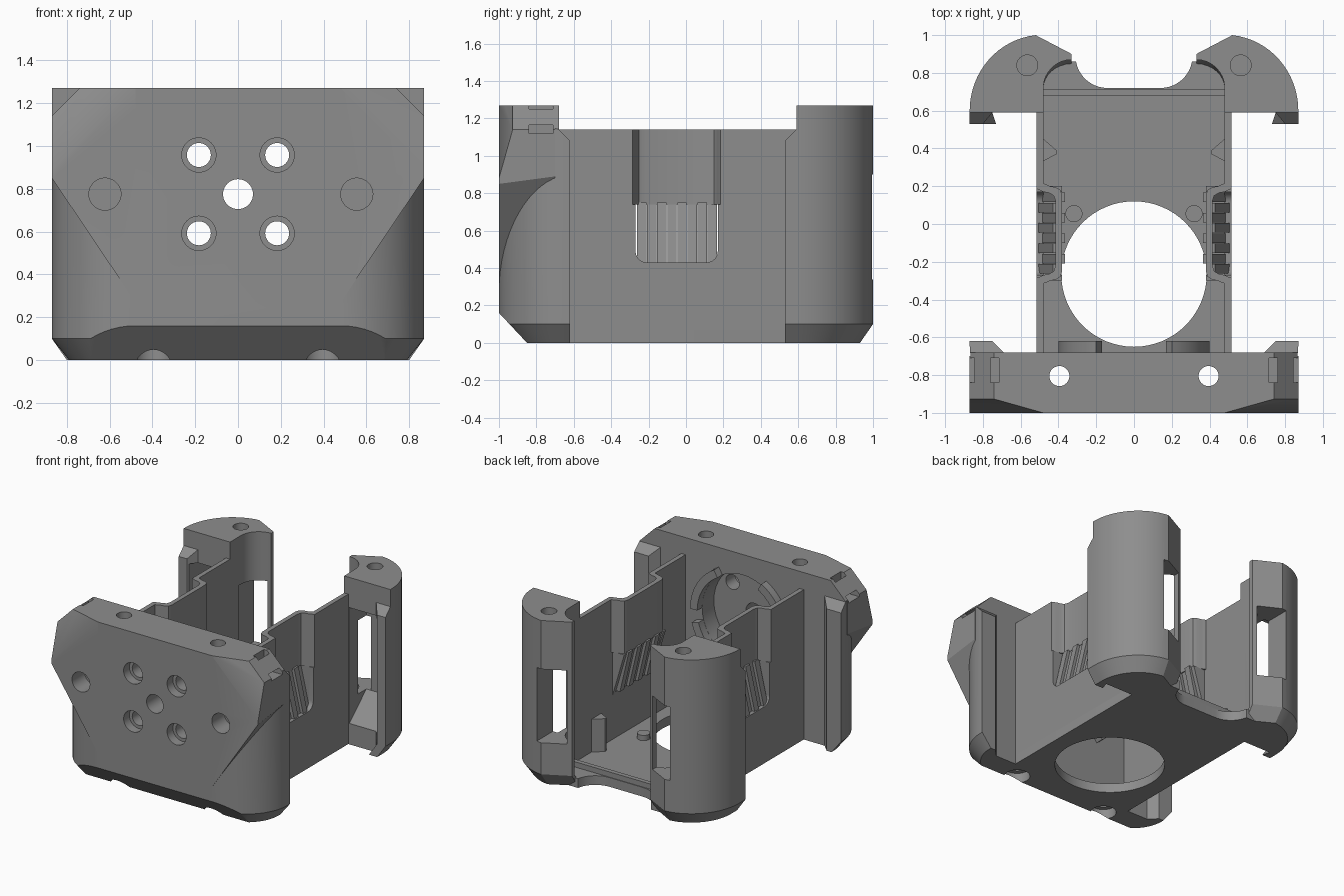
import bpy, bmesh, math
from mathutils import Vector

if "Cube" in bpy.data.objects:
    bpy.data.objects.remove(bpy.data.objects["Cube"])

grey = bpy.data.materials.new("plain grey")
grey.diffuse_color = (0.27, 0.27, 0.27, 1)
grey.use_nodes = True
grey.node_tree.nodes["Principled BSDF"].inputs["Base Color"].default_value = grey.diffuse_color


def loft(name, rings):
    """Closed solid through rings of equal point count."""
    bm = bmesh.new()
    vs = [[bm.verts.new(p) for p in r] for r in rings]
    n = len(vs[0])
    bm.faces.new(vs[0])
    bm.faces.new(vs[-1])
    for a, b in zip(vs, vs[1:]):
        for i in range(n):
            j = (i + 1) % n
            bm.faces.new((a[i], a[j], b[j], b[i]))
    bmesh.ops.recalc_face_normals(bm, faces=bm.faces)
    me = bpy.data.meshes.new(name)
    bm.to_mesh(me)
    bm.free()
    ob = bpy.data.objects.new(name, me)
    bpy.context.collection.objects.link(ob)
    me.materials.append(grey)
    return ob


def prism(name, pts, a, b, axis='z'):
    """Extrude a 2D outline from a to b along an axis."""
    put = {'z': lambda p, t: (p[0], p[1], t),
           'y': lambda p, t: (p[0], t, p[1]),
           'x': lambda p, t: (t, p[0], p[1])}[axis]
    return loft(name, [[put(p, t) for p in pts] for t in (a, b)])


def box(name, x, y, z):
    return prism(name, [(x[0], y[0]), (x[1], y[0]), (x[1], y[1]), (x[0], y[1])], *z)


def arc(cx, cy, rx, ry, a, b, n=16):
    return [(cx + rx * math.cos(math.radians(a + (b - a) * i / n)),
             cy + ry * math.sin(math.radians(a + (b - a) * i / n))) for i in range(n + 1)]


def disc(cx, cy, r, a, b, axis='z', n=40):
    return prism("round", arc(cx, cy, r, r, 0, 360, n)[:-1], a, b, axis)


def bake(ob, mod):
    bpy.context.view_layer.objects.active = ob
    bpy.ops.object.modifier_apply(modifier=mod.name)


def combine(ob, tool, op='DIFFERENCE'):
    m = ob.modifiers.new("b", 'BOOLEAN')
    m.operation, m.solver, m.object = op, 'EXACT', tool
    bake(ob, m)
    bpy.data.objects.remove(tool)


def slice_off(ob, point, normal):
    """Remove everything beyond a plane."""
    n = Vector(normal).normalized()
    t = n.orthogonal().normalized()
    s = n.cross(t)
    c = Vector(point)
    sq = [c + 4 * (t * i + s * j) for i, j in ((-1, -1), (1, -1), (1, 1), (-1, 1))]
    combine(ob, loft("cutter", [sq, [p + n * 4 for p in sq]]))


def mirror(ob):
    m = ob.modifiers.new("m", 'MIRROR')
    m.use_axis = (True, False, False)
    m.use_clip = False
    bake(ob, m)


# Front block: rounded lower body with end lips
def front_outline(r):
    right = [(0.69, -0.68), (0.75, -0.62), (0.87 - r, -0.62)]
    right += arc(0.48, -0.64, 0.39 - r, 0.36 - r, 0, -90)
    return right + [(-x, y) for x, y in reversed(right)]


front = loft("front_block", [[(x, y, z) for x, y in front_outline(r)]
                             for z, r in ((0, 0.08), (0.1, 0), (1.27, 0))])
half = [(0.48, 0.27), (0.87, 0.85), (0.87, 1.27)]
shield = [[(x, y, z + dz * (z < 1)) for x, z in half + [(-x, z) for x, z in reversed(half)]]
          for y, dz in ((-1, 0), (-0.7, 0.04))]
combine(front, loft("shield", shield), 'UNION')

# Bevelled corners, lip tops and lower front chamfer
lip_cut = [(-0.62, 1.08), (-0.68, 1.14), (-0.68, 1.4), (-0.4, 1.4), (-0.4, 1.08)]
combine(front, prism("cutter", lip_cut, -1, 1, 'x'))
slice_off(front, (0, -1, 0.16), (0, -0.16, -0.15))
for s in (-1, 1):
    slice_off(front, (s * 0.74, 0, 1.27), (s, 0, 1))
    a, b, c = Vector((s * 0.48, -1, 1.27)), Vector((s * 0.87, -0.89, 1.27)), Vector((s * 0.87, -1, 0.88))
    n = (b - a).cross(c - a)
    slice_off(front, a, n if n.y < 0 else -n)

# Round recess behind the plate, screw holes and strap slots
holes = [(0, 0.775, 0.34, -0.82, -0.6), (0, 0.775, 0.07, -1.1, -0.7),
         (-0.622, 0.775, 0.075, -1.1, -0.85), (0.555, 0.775, 0.075, -1.1, -0.85)]
for sx in (-0.183, 0.183):
    for sz in (-0.183, 0.183):
        holes += [(sx, 0.775 + sz, 0.056, -1.1, -0.7), (sx, 0.775 + sz, 0.08, -1.1, -0.93)]
for x, z, r, y0, y1 in holes:
    combine(front, disc(x, z, r, y0, y1, 'y'))
for s in (-1, 1):
    combine(front, disc(s * 0.395, -0.805, 0.053, -0.1, 1.4))
    combine(front, disc(s * 0.395, -0.805, 0.09, -0.1, 0.075))
    for x0, x1, z0, z1 in ((0.715, 0.76, 1.16, 1.4), (0.76, 0.9, 1.12, 1.165), (0.715, 0.78, 1.12, 1.165)):
        combine(front, box("cutter", sorted((s * x0, s * x1)), (-0.84, -0.71), (z0, z1)))

# Raised arcs around the recess
for i, (a, b) in enumerate(((0, 60), (120, 180), (195, 235), (305, 345))):
    ring = arc(0, 0.775, 0.34, 0.34, a, b) + arc(0, 0.775, 0.40, 0.40, b, a)
    prism("recess_arc_%d" % i, ring, -0.70, -0.62, 'y')


# Rear pillars: rounded outside, slanted inner face
def pillar_outline(r):
    pts = [(0.48, 0.59), (0.75, 0.59), (0.80 - r, 0.53), (0.87 - r, 0.53)]
    pts += arc(0.48, 0.6, 0.39 - r, 0.402 - r, 0, 84)
    pts += [(0.33, 0.9 - r)]
    return pts + arc(0.33, 0.72, 0.15, 0.15 - r, 90, 0, 8)


pillar = loft("rear_pillar", [[(x, y, z) for x, y in pillar_outline(r)]
                              for z, r in ((0, 0.07), (0.1, 0), (1.27, 0))])
combine(pillar, prism("cutter", [(0.53, 1.08), (0.59, 1.14), (0.59, 1.4), (0.3, 1.4), (0.3, 1.08)], 0, 1, 'x'))
# Channel open to the front, with a sloped floor and a window to the rear
channel = [(0.45, 0.14), (0.6, 0.16), (0.80, 0.34), (0.80, 1.04), (0.45, 1.04)]
combine(pillar, prism("cutter", channel, 0.52, 0.79, 'x'))
window = [(0.36, 0.7), (0.56, 0.7), (0.56, 1.2), (0.36, 1.2)]
combine(pillar, prism("cutter", window, 0.34, 0.90))
combine(pillar, disc(0.565, 0.84, 0.055, 1.09, 1.4))
mirror(pillar)

# Floor with a large round opening and a curved rear edge
right = [(0.515, -0.7), (0.515, 0.6), (0.47, 0.86), (0.32, 0.86)]
right += arc(0.14, 0.89, 0.17, 0.17, -10, -90, 10)
floor = prism("floor", right + [(-x, y) for x, y in reversed(right)], 0, 0.07)
combine(floor, disc(0, -0.265, 0.385, -0.1, 0.2, n=64))
box("rear_sill", (-0.48, 0.48), (0.68, 0.715), (0.05, 0.11))

# Side walls: straight below, stepping inward above the vents
lower = box("side_wall", (0.48, 0.515), (-0.7, 0.61), (0, 0.74))
vent = arc(-0.21, 0.49, 0.06, 0.06, 180, 270, 6) + arc(0.11, 0.49, 0.06, 0.06, 270, 360, 6)
combine(lower, prism("cutter", vent + [(0.17, 0.9), (-0.27, 0.9)], 0.3, 0.7, 'x'))
mirror(lower)


def step(x, y, e, w):
    """S-shaped half of the stepped wall line, e is the bend direction."""
    return [(x, y - e * w), (x - 0.015, y - e * 0.01), (x - 0.035, y),
            (x - 0.065, y + e * 0.005), (x - 0.09, y + e * 0.02), (x - 0.1, y + e * 0.05)]


outer = step(0.515, -0.27, 1, 0.015) + step(0.515, 0.17, -1, 0.015)[::-1]
inner = step(0.48, -0.30, 1, 0.015) + step(0.48, 0.20, -1, 0.015)[::-1]
path = [(0.515, -0.7)] + outer + [(0.515, 0.61), (0.48, 0.61)] + inner[::-1] + [(0.48, -0.7)]
upper = prism("stepped_wall", path, 0.74, 1.14)
mirror(upper)

# Cheeks beside each vent and the leaning slats
for i, y in enumerate((-0.30, 0.17)):
    cheek = prism("vent_cheek_%d" % i, [(0.48, 0.40), (0.51, 0.42), (0.51, 0.74), (0.38, 0.74)], y, y + 0.03, 'y')
    mirror(cheek)
for i in range(8):
    y = -0.262 + i * 0.054
    d = 0.02 if i % 2 else 0
    slat = prism("vent_slat_%d" % i,
                 [(0.46 - d, 0.43), (0.505 - d, 0.43), (0.43 - d, 0.75), (0.385 - d, 0.75)], y, y + 0.05, 'y')
    mirror(slat)

# Locating pins and wall ribs
pin = disc(0.318, 0.055, 0.045, 0.05, 0.11)
pin.name = "locating_pin"
mirror(pin)
rib = prism("wall_rib", [(0.485, 0.33), (0.485, 0.455), (0.41, 0.39), (0.41, 0.37)], 0.05, 0.32)
mirror(rib)

# Smooth the round surfaces and keep the edges sharp
for ob in bpy.data.objects:
    ob.select_set(True)
bpy.context.view_layer.objects.active = front
bpy.ops.object.shade_smooth_by_angle(angle=math.radians(25))
